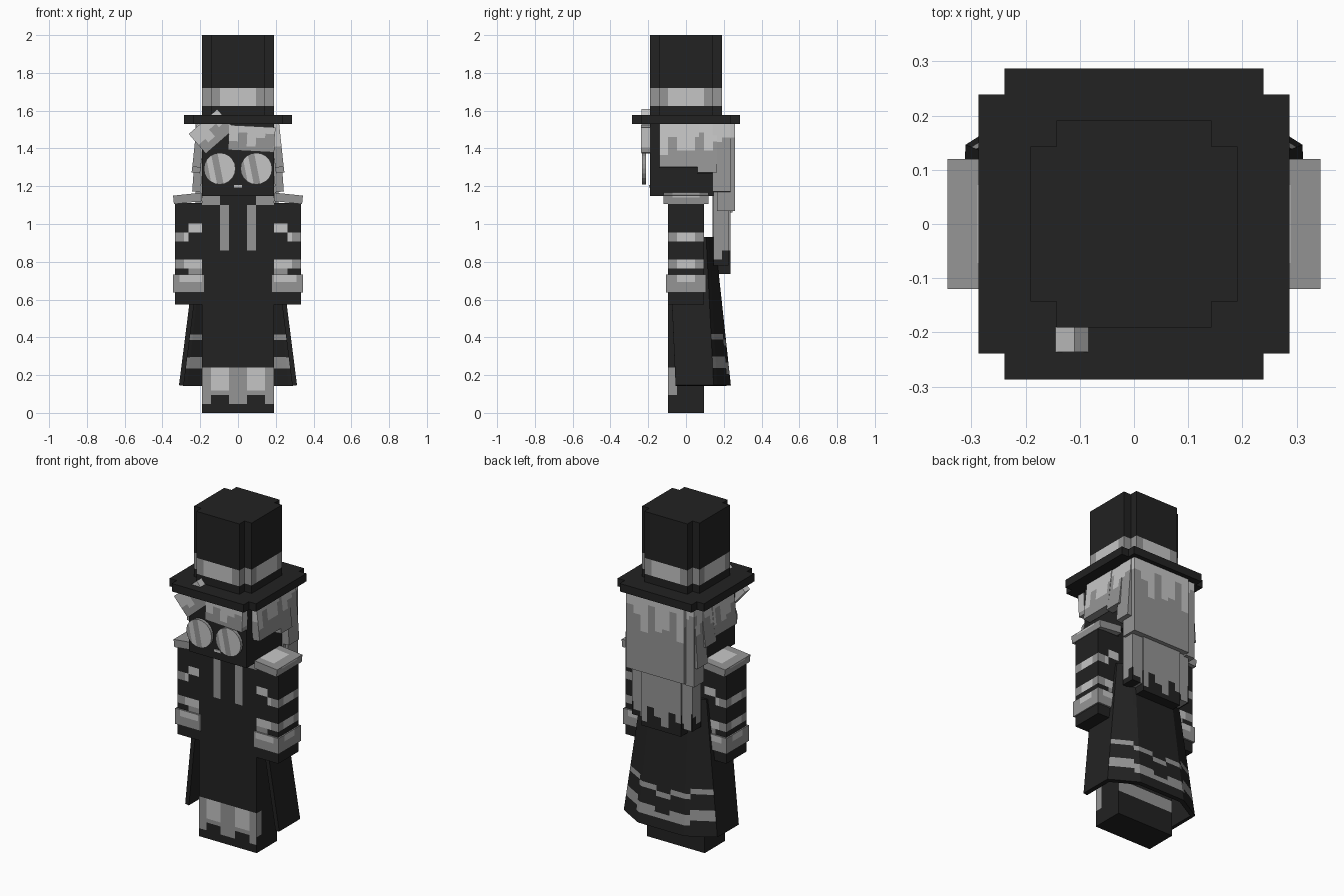
import bpy, bmesh, math
from mathutils import Vector, Matrix

if "Cube" in bpy.data.objects:
    bpy.data.objects.remove(bpy.data.objects["Cube"])

P = 0.0239          # size of one painted square
U = 2 * P           # size of one block unit
BLACK, GREY, LIGHT = 0, 1, 2


def material(name, value):
    m = bpy.data.materials.new(name)
    m.use_nodes = True
    m.diffuse_color = (value, value, value, 1)
    m.node_tree.nodes["Principled BSDF"].inputs["Base Color"].default_value = m.diffuse_color
    return m


MATS = [material("black cloth", 0.016), material("mid grey", 0.3), material("light grey", 0.56)]


def finish(bm, name, paint=BLACK, cell=P, rot=None):
    """Cut the mesh into squares, paint them by rule, then turn it about its centre."""
    co = [v.co.copy() for v in bm.verts]
    lo = Vector([min(v[a] for v in co) for a in range(3)])
    hi = Vector([max(v[a] for v in co) for a in range(3)])
    if callable(paint):
        for a in range(3):
            axis = Vector([float(a == i) for i in range(3)])
            for k in range(math.ceil(lo[a] / cell), math.floor(hi[a] / cell) + 1):
                if lo[a] + 0.003 < k * cell < hi[a] - 0.003:
                    bmesh.ops.bisect_plane(bm, geom=bm.verts[:] + bm.edges[:] + bm.faces[:],
                                           plane_co=axis * k * cell, plane_no=axis)
    bmesh.ops.recalc_face_normals(bm, faces=bm.faces[:])
    for f in bm.faces:
        f.material_index = paint(f.calc_center_median(), f.normal) if callable(paint) else paint
    if rot:
        c = (lo + hi) / 2
        for axis, deg in zip("XYZ", rot):
            bmesh.ops.rotate(bm, verts=bm.verts[:], cent=c,
                             matrix=Matrix.Rotation(math.radians(deg), 3, axis))
    me = bpy.data.meshes.new(name)
    bm.to_mesh(me)
    bm.free()
    for m in MATS:
        me.materials.append(m)
    ob = bpy.data.objects.new(name, me)
    bpy.context.scene.collection.objects.link(ob)
    return ob


def box(name, x, y, z, paint=BLACK, rot=None):
    bm = bmesh.new()
    bmesh.ops.create_cube(bm, size=1)
    for v in bm.verts:
        v.co = [r[0] if s < 0 else r[1] for r, s in zip((x, y, z), v.co)]
    return finish(bm, name, paint, rot=rot)


def notched(name, r, n, z0, z1, paint=BLACK):
    """Square column with a notch in each corner."""
    bm = bmesh.new()
    corner = [(r, n), (n, n), (n, r)]
    pts = [Matrix.Rotation(q * math.pi / 2, 2) @ Vector(p) for q in range(4) for p in corner]
    face = bm.faces.new([bm.verts.new((p.x, p.y, z0)) for p in pts])
    top = bmesh.ops.extrude_face_region(bm, geom=[face])["geom"]
    for v in top:
        if isinstance(v, bmesh.types.BMVert):
            v.co.z = z1
    return finish(bm, name, paint)


def across(c, n):
    """Sideways position on a face, whichever way it points."""
    return c.y if abs(n.x) > 0.5 else c.x


# Painting rules
def robe(c, n):
    a = abs(c.x)
    if c.z > 1.1 and n.y < -0.5:
        return GREY if a > 0.1 else BLACK
    if n.y < -0.5 and c.z > 0.86:
        return GREY if 2 * P < a < 4 * P else BLACK
    if c.z < 0.24 and n.y < -0.5:
        knee = 2 * P < a < 6 * P
        if knee and c.z > 0.13:
            return LIGHT
        return GREY if c.z > (0.1 if knee else 0.05) else BLACK
    if abs(n.x) > 0.5 and c.y < -0.048 and 0.1 < c.z < 0.24:
        return GREY
    return GREY if n.y > 0.5 and 0.14 < c.z < 0.22 else BLACK


def sleeve(c, n):
    if abs(n.z) > 0.5:
        return BLACK
    inner = abs(n.y) > 0.5 and abs(c.x) < 0.262
    for low in (0.907, 0.764):
        z = low + (P * 2 if inner and low > 0.9 else 0)
        if z < c.z < z + 2 * P:
            edge = abs(c.y) > 0.05 if abs(n.x) > 0.5 else abs(c.x) > 0.29
            return GREY if edge else LIGHT
    return GREY if inner and 0.72 < c.z < 0.76 else BLACK


def cuff(c, n):
    mid = abs(c.y) if abs(n.x) > 0.5 else abs(abs(c.x) - 0.25)
    return LIGHT if c.z > 0.685 and mid < 0.05 and abs(n.z) < 0.5 else GREY


def pad(c, n):
    spot = abs(c.x) < 0.288 and abs(c.y) < 0.08
    return LIGHT if n.z > 0.5 and spot or (n.z < 0.5 and c.z > 1.14 and abs(c.y) < 0.08) else GREY


def band(c, n):
    if 1.62 < c.z < 1.72 and abs(n.z) < 0.5:
        return LIGHT if abs(across(c, n)) < 0.1 else GREY
    return BLACK


def drips(base, depth):
    def rule(c, n):
        s = math.floor((c.x + c.y) / U)
        return LIGHT if c.z > base + depth * math.sin(s * 2.3 + 0.6) else GREY
    return rule


def tips(c, n):
    s = math.floor(across(c, n) / U)
    return GREY if c.z > 0.82 + 0.06 * math.sin(s * 2.1) else BLACK


# Body, head and mouth
box("robe", (-4 * U, 4 * U), (-2 * U, 2 * U), (0, 24 * U), robe)
box("head", (-4 * U, 4 * U), (-4 * U, 4 * U), (24 * U, 32 * U))
box("mouth", (-0.022, 0.022), (-0.197, -0.19), (1.193, 1.207), LIGHT)

# Arms, cuffs, shoulder pads and lenses
for side, s in (("left", 1), ("right", -1)):
    def span(a, b):
        return tuple(sorted((s * a, s * b)))
    box(side + "_arm", span(4 * U, 7 * U), (-2 * U, 2 * U), (0.575, 1.11), sleeve)
    box(side + "_cuff", span(0.177, 0.343), (-0.106, 0.106), (0.638, 0.732), cuff)
    box(side + "_shoulder_pad", span(0.192, 0.342), (-0.12, 0.12), (1.113, 1.158), pad, (0, 6 * s, 0))
    bm = bmesh.new()
    bmesh.ops.create_cone(bm, cap_ends=True, segments=20, radius1=0.084, radius2=0.084, depth=0.02,
                          matrix=Matrix.Translation((s * 0.097, -0.222, 1.293))
                          @ Matrix.Rotation(math.pi / 2, 4, "X"))
    for d in (-0.06, -0.03, 0.005, 0.05):
        bmesh.ops.bisect_plane(bm, geom=bm.verts[:] + bm.edges[:] + bm.faces[:],
                               plane_co=(s * 0.097 + d, 0, 1.293), plane_no=(1, 0, 0.2))

    def shine(c, n):
        t = c.x - s * 0.097 + 0.2 * (c.z - 1.293)
        return GREY if abs(n.y) < 0.5 or t < -0.06 or -0.03 < t < 0.005 else LIGHT
    lens = finish(bm, side + "_lens", GREY)
    for f in lens.data.polygons:
        f.material_index = shine(f.center, f.normal)

# Top hat
notched("hat_brim", 6 * U, 5 * U, 32 * U, 33 * U)
notched("hat_crown", 4 * U, 3 * U, 33 * U, 2, band)

# Fringe: one block turned steeply so its corner pokes through the brim
box("fringe_right", (-0.24, -0.04), (-0.236, -0.19), (1.421, 1.559), drips(1.48, 0.03), (0, -41, 0))
box("fringe_left", (-0.05, 0.195), (-0.238, -0.19), (1.385, 1.518), drips(1.45, 0.04), (0, 3, 0))

# Side and back hair
for side, s in (("left", 1), ("right", -1)):
    x = tuple(sorted((s * 0.185, s * 0.23)))
    box(side + "_front_lock", x, (-0.14, 0.07), (1.3, 1.53), drips(1.4, 0.05), (0, -6 * s, 0))
    box(side + "_middle_lock", x, (0.06, 0.165), (1.27, 1.53), drips(1.43, 0.05), (0, -7 * s, 0))
    box(side + "_rear_lock", x, (0.14, 0.235), (1.17, 1.53), drips(1.42, 0.05), (0, -4 * s, 0))
    x = tuple(sorted((s * 0.12, s * 0.2)))
    box(side + "_long_lock", x, (0.145, 0.225), (0.78, 1.2), tips)
box("upper_back_hair", (-0.17, 0.215), (0.165, 0.26), (1.07, 1.53), drips(1.39, 0.09))
box("back_strand", (-0.225, -0.165), (0.15, 0.245), (1.06, 1.53), drips(1.45, 0.05))
box("lower_back_hair", (-0.13, 0.13), (0.14, 0.235), (0.735, 1.2), tips)

# Flared cloak, open at the front
half_top = [(0.2, -0.09), (0.2, 0.1), (0.12, 0.14)]
half_low = [(0.3, -0.055), (0.3, 0.14), (0.15, 0.225)]
top, low = [h + [(-x, y) for x, y in reversed(h)] for h in (half_top, half_low)]
bm = bmesh.new()
ROWS, COLS = 26, 6


def cloak_point(panel, col, row):
    t = row / ROWS
    p = [Vector(e[panel]).lerp(Vector(e[panel + 1]), col / COLS) for e in (top, low)]
    q = p[0].lerp(p[1], t)
    return q.x, q.y, 0.93 - 0.785 * t


for panel in range(5):
    for col in range(COLS):
        for row in range(ROWS):
            bm.faces.new([bm.verts.new(cloak_point(panel, col + i, row + j))
                          for i, j in ((0, 0), (1, 0), (1, 1), (0, 1))])
bmesh.ops.remove_doubles(bm, verts=bm.verts[:], dist=0.0005)


def cloak_stripes(c, n):
    if c.y < 0.12 or c.z > 0.5:
        return BLACK
    step = P if abs(c.x) > 0.17 else (-P if abs(c.x) < 0.06 else 0)
    return GREY if any(z < c.z - step < z + 0.04 for z in (0.22, 0.35)) else BLACK


cloak = finish(bm, "cloak", BLACK)
for f in cloak.data.polygons:
    f.material_index = cloak_stripes(f.center, f.normal)
thick = cloak.modifiers.new("thickness", "SOLIDIFY")
thick.thickness = 0.025
thick.offset = 0
